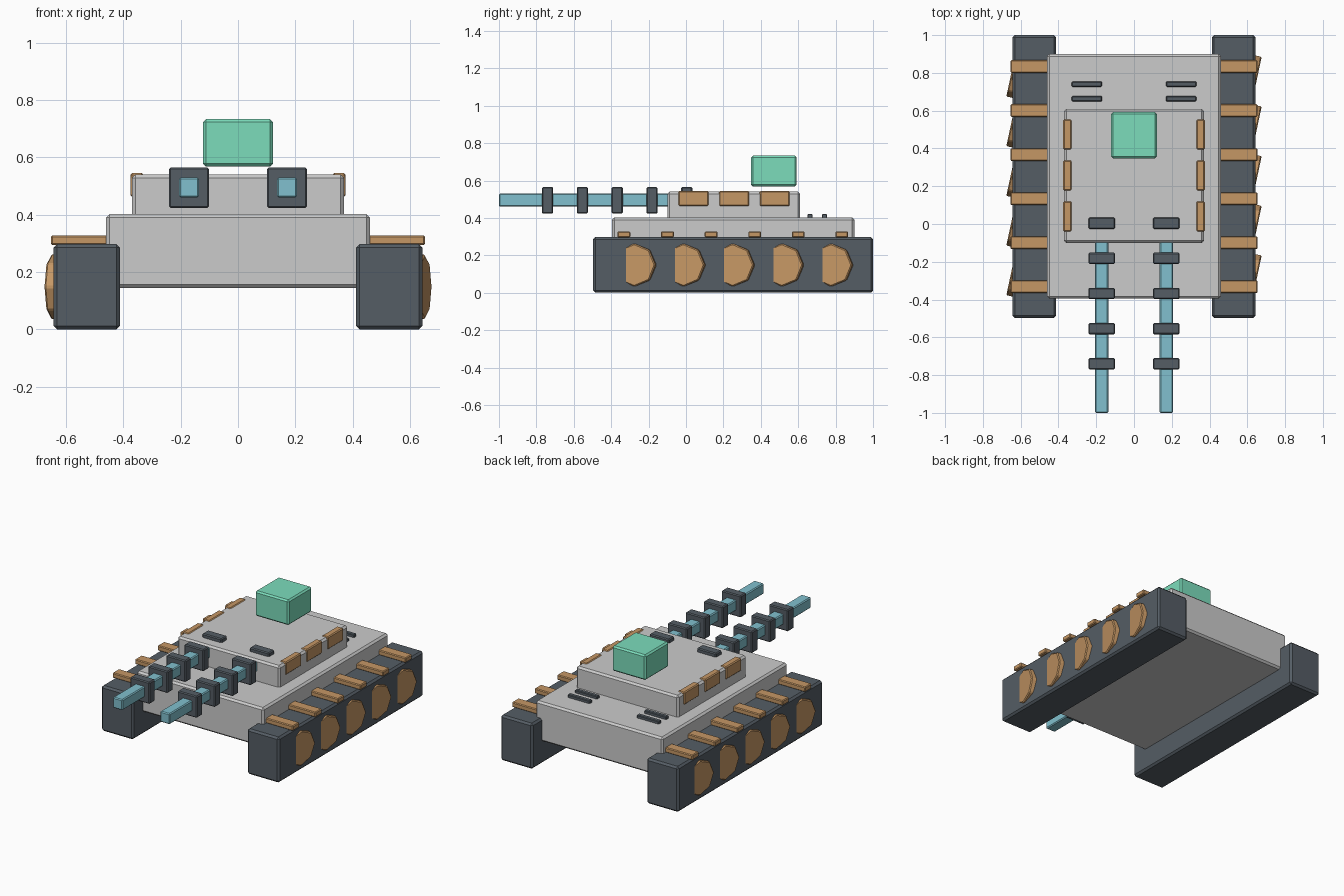
import bpy, math

if "Cube" in bpy.data.objects:
    bpy.data.objects.remove(bpy.data.objects["Cube"])


def material(name, rgb):
    m = bpy.data.materials.new(name)
    m.diffuse_color = (*rgb, 1)
    m.use_nodes = True
    m.node_tree.nodes["Principled BSDF"].inputs["Base Color"].default_value = m.diffuse_color
    return m


DARK = material("dark_metal", (0.09, 0.11, 0.13))
ORANGE = material("orange_armour", (0.56, 0.31, 0.13))
BLUE = material("blue_barrel", (0.22, 0.53, 0.62))
GREEN = material("green_glass", (0.2, 0.72, 0.5))


def finish(ob, name, mat, bevel):
    ob.name = name
    if mat:
        ob.data.materials.append(mat)
    bpy.ops.object.transform_apply(location=False, rotation=True, scale=True)
    mod = ob.modifiers.new("bevel", 'BEVEL')
    mod.width = bevel
    mod.segments = 1
    mod.limit_method = 'ANGLE'
    mod.angle_limit = math.radians(30)
    return ob


def box(name, x, y, z, mat=None, bevel=0.012):
    """Bevelled box from (min, max) ranges."""
    bpy.ops.mesh.primitive_cube_add(
        size=1, location=[(a + b) / 2 for a, b in (x, y, z)])
    ob = bpy.context.object
    ob.scale = [b - a for a, b in (x, y, z)]
    return finish(ob, name, mat, bevel)


def side_box(name, s, x, y, z, mat=None, bevel=0.012):
    """Box on the side s (-1 or 1)."""
    return box(name, sorted((s * x[0], s * x[1])), y, z, mat, bevel)


def around(c, half):
    return (c - half, c + half)


# Hull, turret and raised sensor block
box("hull", (-0.46, 0.46), (-0.395, 0.90), (0.145, 0.402))
box("turret", (-0.37, 0.37), (-0.10, 0.61), (0.38, 0.54))
box("sensor_block", (-0.122, 0.122), (0.348, 0.592), (0.568, 0.733), GREEN, 0.01)

for s, side in ((-1, "left"), (1, "right")):
    # Track housing
    side_box(f"{side}_track", s, (0.412, 0.643), (-0.497, 1.0), (0.0, 0.297), DARK)

    # Road wheels
    for i in range(5):
        bpy.ops.mesh.primitive_cylinder_add(
            vertices=8, radius=0.115, depth=0.05,
            location=(s * 0.628, -0.272 + 0.263 * i, 0.148),
            rotation=(math.radians(12), math.radians(90), 0))
        finish(bpy.context.object, f"{side}_wheel_{i}", ORANGE, 0.006)

    # Fender slats above the track
    for i in range(6):
        side_box(f"{side}_fender_slat_{i}", s, (0.44, 0.653),
                 around(-0.332 + 0.233 * i, 0.034), (0.295, 0.328), ORANGE, 0.005)

    # Turret side armour
    for i in range(3):
        side_box(f"{side}_turret_plate_{i}", s, (0.33, 0.375),
                 around(0.04 + 0.217 * i, 0.08), (0.462, 0.545), ORANGE, 0.006)

    # Engine deck vents
    for i in range(2):
        side_box(f"{side}_vent_{i}", s, (0.17, 0.33),
                 around(0.663 + 0.077 * i, 0.014), (0.395, 0.421), DARK, 0.004)

    # Gun barrel with its collars
    side_box(f"{side}_barrel", s, (0.136, 0.206), (-1.0, 0.0), (0.46, 0.53), BLUE, 0.006)
    for i in range(5):
        side_box(f"{side}_barrel_collar_{i}", s, (0.101, 0.241),
                 around(-0.74 + 0.186 * i, 0.03), (0.423, 0.565), DARK, 0.006)
